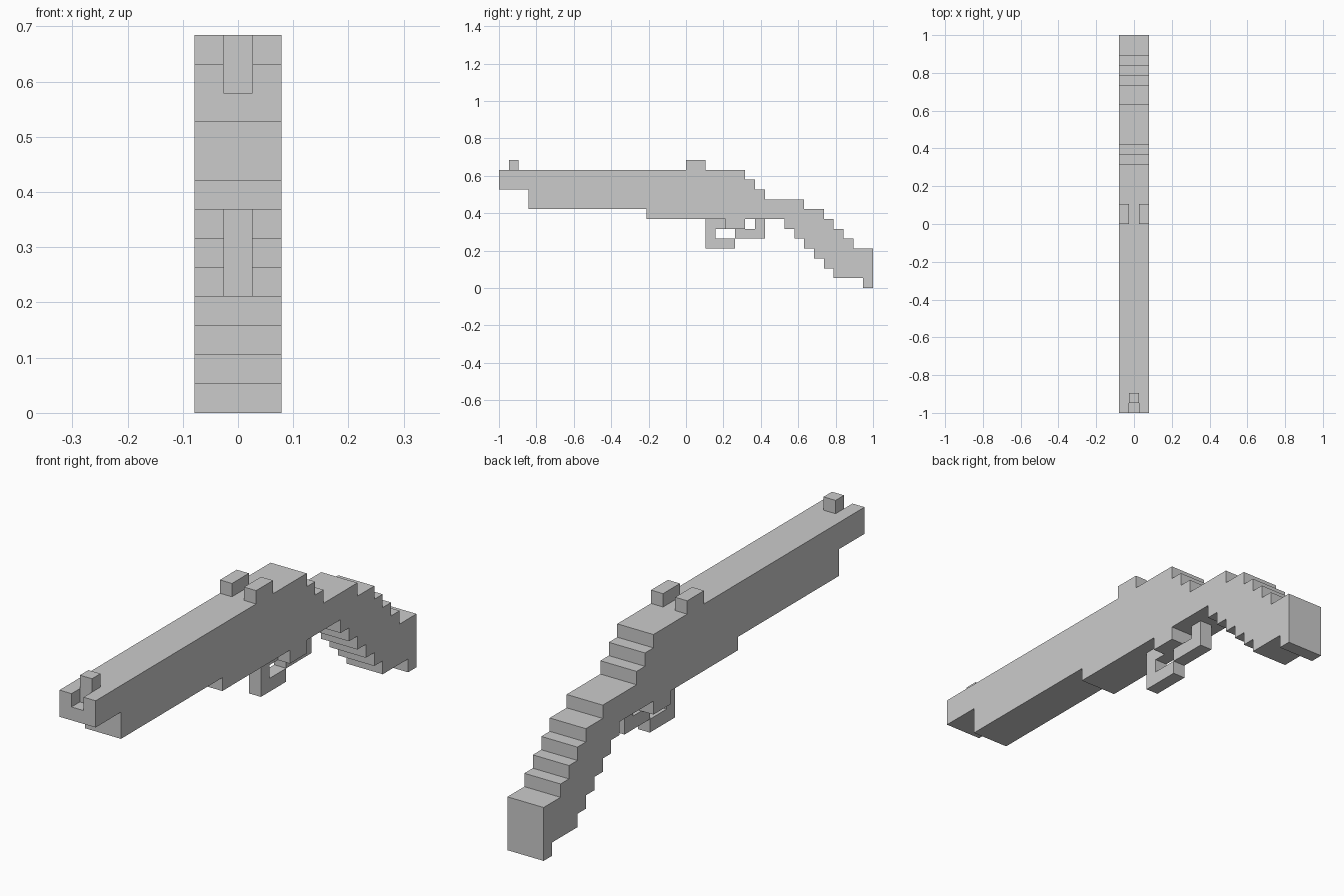
import bpy, bmesh

if "Cube" in bpy.data.objects:
    bpy.data.objects.remove(bpy.data.objects["Cube"])

U = 2 / 38  # size of one block


def slab(name, outline, x0, x1):
    """Extrude a side outline (y, z in blocks) from x0 to x1 (blocks)."""
    bm = bmesh.new()
    face = bm.faces.new([bm.verts.new((x0 * U, y * U - 1, z * U)) for y, z in outline])
    ext = bmesh.ops.extrude_face_region(bm, geom=[face])
    moved = [g for g in ext["geom"] if isinstance(g, bmesh.types.BMVert)]
    bmesh.ops.translate(bm, verts=moved, vec=((x1 - x0) * U, 0, 0))
    bmesh.ops.recalc_face_normals(bm, faces=bm.faces)
    mesh = bpy.data.meshes.new(name)
    bm.to_mesh(mesh)
    bm.free()
    obj = bpy.data.objects.new(name, mesh)
    bpy.context.collection.objects.link(obj)
    return obj


def block(name, x0, x1, y0, y1, z0, z1):
    return slab(name, [(y0, z0), (y1, z0), (y1, z1), (y0, z1)], x0, x1)


def stairs(corners):
    """Turn tread ends into a stepped line: go along y first, then along z."""
    pts = [corners[0]]
    for y, z in corners[1:]:
        if y != pts[-1][0] and z != pts[-1][1]:
            pts.append((y, pts[-1][1]))
        pts.append((y, z))
    return pts


# Barrel, receiver and stepped stock as one stepped profile
body = slab("body_and_stock", stairs([
    (0, 12), (25, 11), (26, 10), (27, 9), (31, 8), (33, 7), (34, 6), (35, 5),
    (36, 4), (38, 0),
    (37, 1), (34, 2), (33, 3), (32, 4), (31, 5), (30, 6), (29, 7),
    (25, 6), (23, 7), (15, 8), (3, 10), (0, 10)]), -1.5, 1.5)

# Notch in the top of the muzzle
cutter = block("muzzle_notch_cutter", -.5, .5, -1, 1, 11, 14)
cutter.hide_render = True
mod = body.modifiers.new("muzzle_notch", "BOOLEAN")
mod.operation = "DIFFERENCE"
mod.solver = "EXACT"
mod.object = cutter
bpy.context.view_layer.objects.active = body
bpy.ops.object.modifier_apply(modifier=mod.name)
bpy.data.objects.remove(cutter)

# Sights
block("front_sight", -.5, .5, 1, 2, 12, 13)
for side, x in (("left", -1.5), ("right", .5)):
    block("rear_sight_" + side, x, x + 1, 19, 21, 12, 13)

# Trigger guard, one block wide
slab("trigger_guard_front", [(21, 7), (21, 4), (24, 4), (24, 5), (22, 5),
                             (22, 6), (23, 6), (23, 7)], -.5, .5)
slab("trigger_guard_rear", [(24, 5), (27, 5), (27, 7), (26, 7), (26, 6), (24, 6)], -.5, .5)
